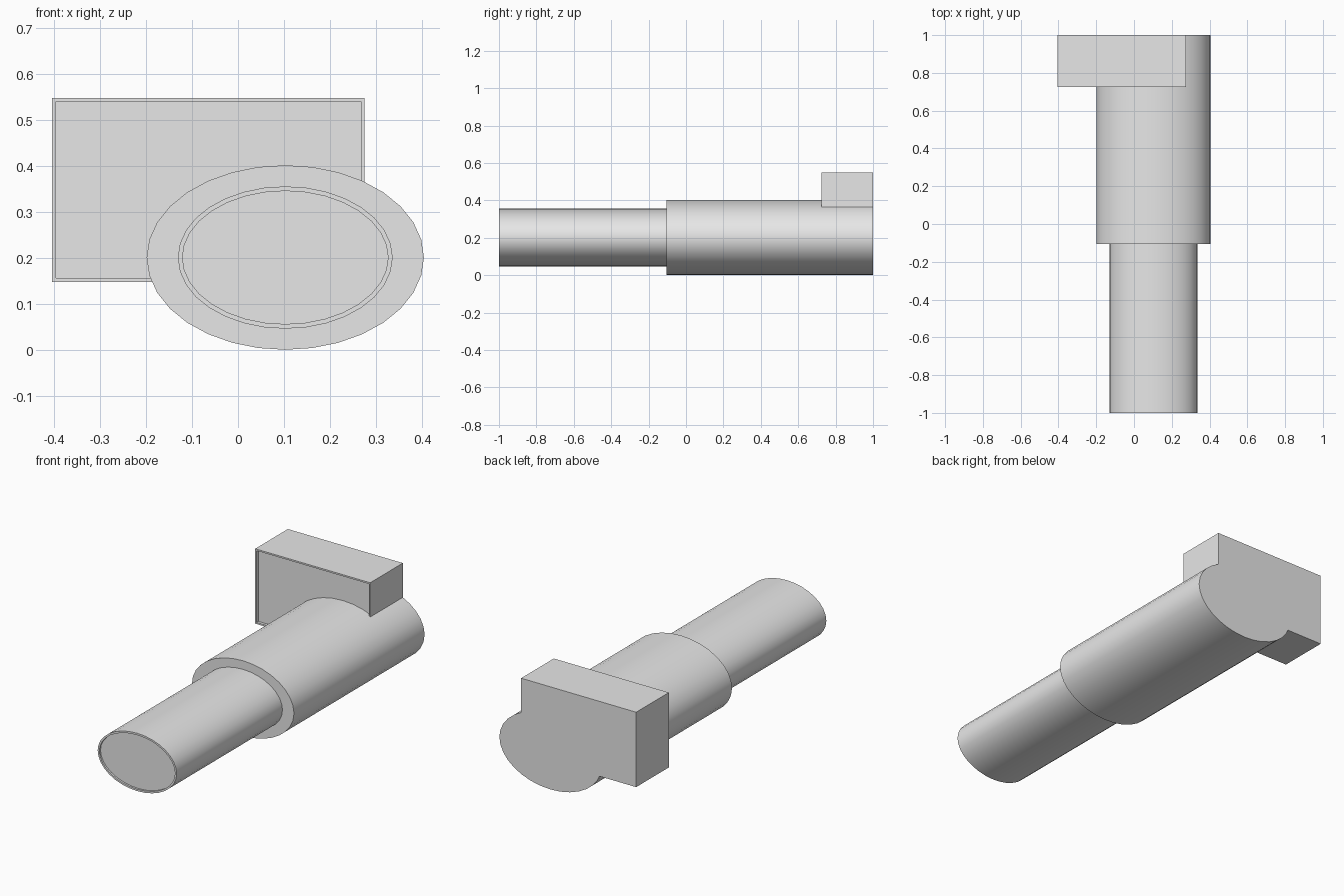
import bpy, bmesh, math

old = bpy.data.objects.get("Cube")
if old:
    bpy.data.objects.remove(old, do_unlink=True)

# One plain grey for everything
grey = bpy.data.materials.new("plain grey")
grey.use_nodes = True
grey.diffuse_color = (0.8, 0.8, 0.8, 1)
grey.node_tree.nodes["Principled BSDF"].inputs["Base Color"].default_value = (0.8, 0.8, 0.8, 1)


def ellipse(rx, rz, cx=0.103, cz=0.201, sides=32):
    angles = [2 * math.pi * i / sides for i in range(sides)]
    return [(cx + rx * math.cos(a), cz + rz * math.sin(a)) for a in angles]


def rectangle(x0, x1, z0, z1):
    return [(x0, z0), (x1, z0), (x1, z1), (x0, z1)]


def extrude_part(name, outline, front, back, rim=0, recess=0, smooth=False):
    """Extrude an x-z outline along y, with an optional recessed front panel."""
    bm = bmesh.new()
    near = [bm.verts.new((x, front, z)) for x, z in outline]
    far = [bm.verts.new((x, back, z)) for x, z in outline]
    cap = bm.faces.new(near)
    bm.faces.new(far[::-1])
    for i in range(len(near)):
        j = (i + 1) % len(near)
        bm.faces.new((near[j], near[i], far[i], far[j]))
    bmesh.ops.recalc_face_normals(bm, faces=bm.faces)
    if rim:
        bmesh.ops.inset_region(bm, faces=[cap], thickness=rim)
        floor = bmesh.ops.extrude_discrete_faces(bm, faces=[cap])["faces"][0]
        for v in floor.verts:
            v.co.y += recess
    mesh = bpy.data.meshes.new(name)
    bm.to_mesh(mesh)
    bm.free()
    mesh.materials.append(grey)
    obj = bpy.data.objects.new(name, mesh)
    bpy.context.collection.objects.link(obj)
    if smooth:
        bpy.ops.object.select_all(action="DESELECT")
        obj.select_set(True)
        bpy.context.view_layer.objects.active = obj
        bpy.ops.object.shade_smooth_by_angle(angle=math.radians(30))
    return obj


# Wide rear barrel and the narrower tube sliding out of it
extrude_part("rear_barrel", ellipse(0.302, 0.201), -0.105, 1, smooth=True)
extrude_part("front_tube", ellipse(0.234, 0.155), -1, 0.99,
             rim=0.01, recess=0.01, smooth=True)

# Offset rectangular housing with a shallow recessed front
extrude_part("rear_housing", rectangle(-0.405, 0.276, 0.148, 0.549), 0.724, 1,
             rim=0.012, recess=0.015)
